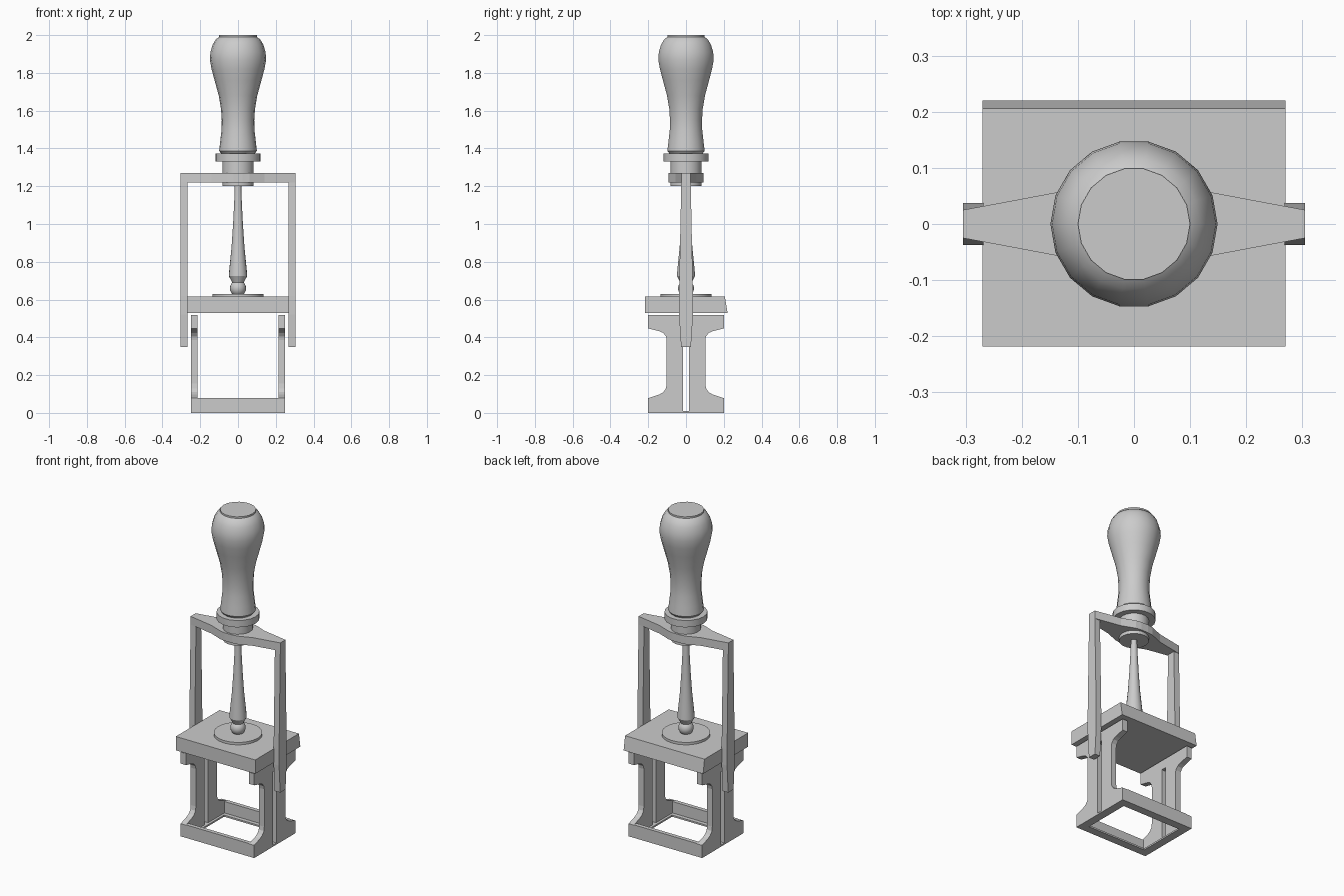
import bpy, bmesh, math
from mathutils import Vector

if "Cube" in bpy.data.objects:
    bpy.data.objects.remove(bpy.data.objects["Cube"], do_unlink=True)

grey = bpy.data.materials.new("plain grey")
grey.use_nodes = True
grey.diffuse_color = (0.6, 0.6, 0.6, 1)
grey.node_tree.nodes["Principled BSDF"].inputs["Base Color"].default_value = (0.6, 0.6, 0.6, 1)


def finish(name, bm, smooth=False):
    bmesh.ops.recalc_face_normals(bm, faces=bm.faces)
    mesh = bpy.data.meshes.new(name)
    bm.to_mesh(mesh)
    bm.free()
    mesh.materials.append(grey)
    obj = bpy.data.objects.new(name, mesh)
    bpy.context.collection.objects.link(obj)
    if smooth:
        bpy.ops.object.select_all(action='DESELECT')
        obj.select_set(True)
        bpy.context.view_layer.objects.active = obj
        bpy.ops.object.shade_smooth_by_angle(angle=math.radians(32))
    return obj


def prism(bm, outline, axis, lo, hi):
    """Extrude an outline: axis x takes (y, z) points, axis z takes (x, y)."""
    def place(p, h):
        return (h, p[0], p[1]) if axis == "x" else (p[0], p[1], h)
    face = bm.faces.new([bm.verts.new(place(p, lo)) for p in outline])
    out = bmesh.ops.extrude_face_region(bm, geom=[face])
    shift = Vector(place((0, 0), hi - lo))
    bmesh.ops.translate(bm, vec=shift,
                        verts=[v for v in out["geom"] if isinstance(v, bmesh.types.BMVert)])


def box(bm, x0, x1, y0, y1, z0, z1):
    prism(bm, [(x0, y0), (x1, y0), (x1, y1), (x0, y1)], "z", z0, z1)


def lathe(name, profile, sides=18):
    """Turn (radius, height) points around the z axis, capped at both ends."""
    bm = bmesh.new()
    rings = []
    for r, z in profile:
        rings.append([bm.verts.new((r * math.cos(math.tau * i / sides),
                                    r * math.sin(math.tau * i / sides), z))
                      for i in range(sides)])
    for a, b in zip(rings, rings[1:]):
        for i in range(sides):
            j = (i + 1) % sides
            bm.faces.new((a[i], a[j], b[j], b[i]))
    bm.faces.new(rings[0])
    bm.faces.new(rings[-1])
    return finish(name, bm, smooth=True)


# Base frame: thin lip around the opening, with front and back bars
bm = bmesh.new()
for s in (-1, 1):
    box(bm, *sorted((s * 0.25, s * 0.2)), -0.2, 0.2, 0, 0.01)
    box(bm, -0.2, 0.2, *sorted((s * 0.2, s * 0.15)), 0, 0.01)
    box(bm, -0.215, 0.215, *sorted((s * 0.2, s * 0.175)), 0.01, 0.08)
finish("base_frame", bm)

# Side posts: two flared halves with a slot between, joined at the top
half = [(0.016, 0.01), (0.2, 0.01), (0.2, 0.078), (0.14, 0.098), (0.12, 0.11),
        (0.106, 0.13), (0.102, 0.155), (0.102, 0.385), (0.106, 0.405),
        (0.12, 0.423), (0.14, 0.432), (0.2, 0.447), (0.2, 0.518), (0.016, 0.518)]
for side, s in (("left", 1), ("right", -1)):
    x0, x1 = sorted((s * 0.215, s * 0.25))
    bm = bmesh.new()
    for t in (-1, 1):
        prism(bm, [(t * y, z) for y, z in half], "x", x0, x1)
    box(bm, x0, x1, -0.016, 0.016, 0.46, 0.518)
    finish(side + "_post", bm)

# Top plate with a sloping back edge
bm = bmesh.new()
prism(bm, [(-0.218, 0.53), (0.22, 0.53), (0.206, 0.615), (-0.218, 0.615)], "x", -0.27, 0.27)
finish("top_plate", bm)

# Yoke: crossbar widening to the middle, and two tapered arms
bm = bmesh.new()
quarter = [(0.305, 0.025), (0.14, 0.056), (0.06, 0.088), (0.025, 0.093)]
outline = quarter + [(-x, y) for x, y in reversed(quarter)]
outline += [(-x, -y) for x, y in outline]
prism(bm, outline, "z", 1.22, 1.27)
finish("yoke_crossbar", bm)
edge = [(0.026, 0.35), (0.037, 0.52), (0.037, 0.62), (0.025, 1.22)]
for side, s in (("left", 1), ("right", -1)):
    bm = bmesh.new()
    prism(bm, edge + [(-y, z) for y, z in reversed(edge)], "x",
          *sorted((s * 0.268, s * 0.305)))
    finish(side + "_yoke_arm", bm)

# Turned parts from the bottom up
lathe("pressure_disc", [(0.135, 0.615), (0.135, 0.63)], 24)
lathe("ball_joint", [(0.043 * math.sin(math.pi * k / 10),
                      0.66 - 0.043 * math.cos(math.pi * k / 10)) for k in range(1, 10)])
lathe("spindle", [(0.026, 0.68), (0.03, 0.69), (0.049, 0.725), (0.046, 0.76), (0.034, 0.88),
                  (0.026, 1.0), (0.02, 1.12), (0.017, 1.21)])
lathe("lower_collar", [(0.083, 1.2), (0.083, 1.22)])
lathe("upper_collar", [(0.083, 1.27), (0.083, 1.33)])
lathe("flange", [(0.12, 1.33), (0.12, 1.372)])
lathe("handle", [(0.088, 1.372), (0.1, 1.387), (0.094, 1.44), (0.087, 1.5), (0.086, 1.55),
                 (0.09, 1.61), (0.102, 1.68), (0.124, 1.76), (0.14, 1.82), (0.149, 1.87),
                 (0.146, 1.91), (0.134, 1.95), (0.117, 1.978), (0.1, 1.99), (0.1, 2.0)])
